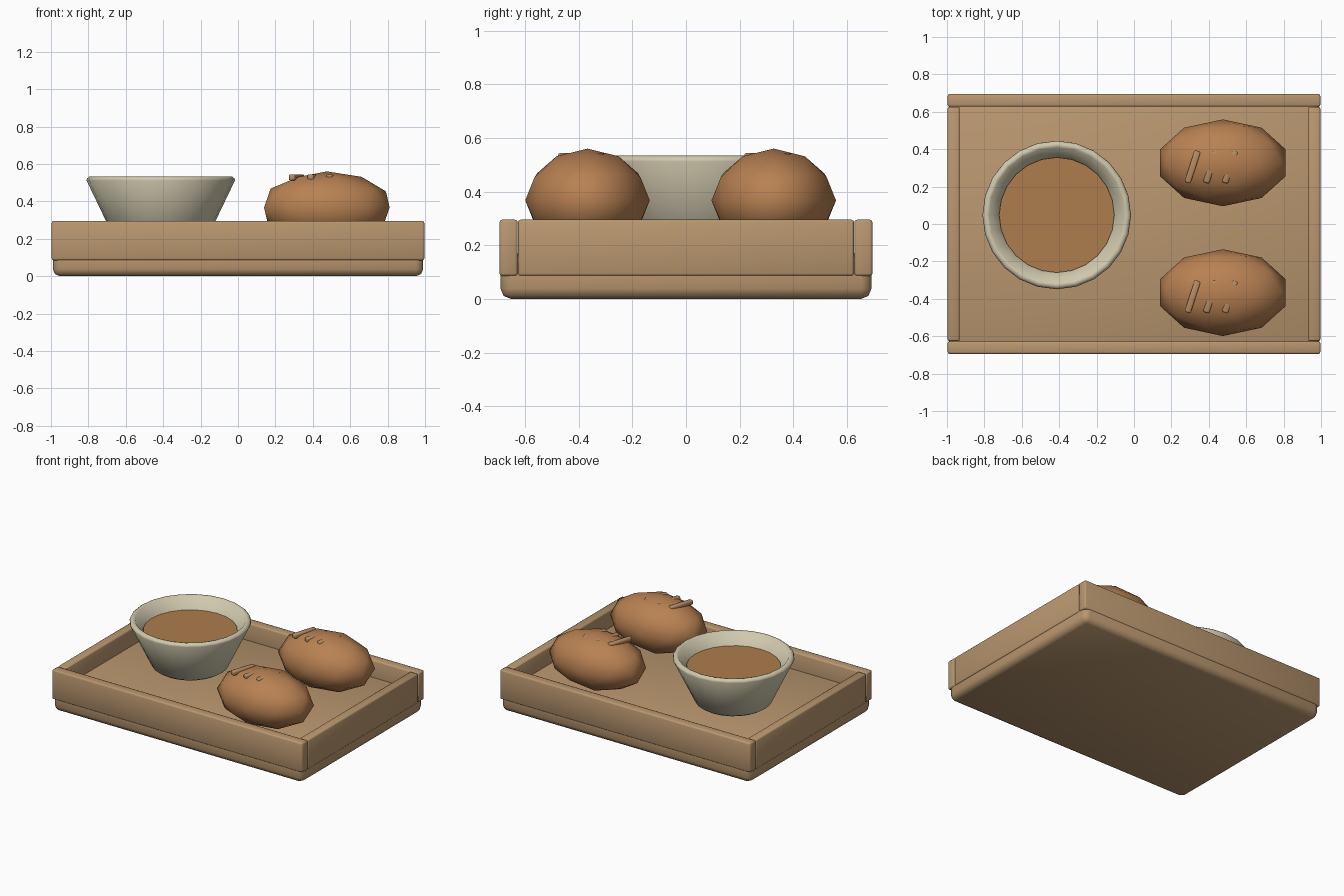
import bpy, bmesh, math

cube = bpy.data.objects.get("Cube")
if cube:
    bpy.data.objects.remove(cube, do_unlink=True)


def material(name, rgb):
    m = bpy.data.materials.new(name)
    m.use_nodes = True
    m.diffuse_color = (*rgb, 1)
    m.node_tree.nodes["Principled BSDF"].inputs["Base Color"].default_value = (*rgb, 1)
    return m


wood = material("tan wood", (0.49, 0.31, 0.16))
crust = material("bread crust", (0.48, 0.22, 0.085))
score = material("scored crust", (0.47, 0.26, 0.12))
cream = material("cream ceramic", (0.63, 0.58, 0.42))
broth = material("brown soup", (0.42, 0.20, 0.075))


def finish(bm, name, mat, loc, rot=0.0):
    mesh = bpy.data.meshes.new(name)
    bmesh.ops.recalc_face_normals(bm, faces=bm.faces)
    bm.to_mesh(mesh)
    bm.free()
    ob = bpy.data.objects.new(name, mesh)
    bpy.context.collection.objects.link(ob)
    ob.location = loc
    ob.rotation_euler.z = rot
    mesh.materials.append(mat)
    return ob


def smooth(ob, angle):
    bpy.ops.object.select_all(action='DESELECT')
    ob.select_set(True)
    bpy.context.view_layer.objects.active = ob
    bpy.ops.object.shade_smooth_by_angle(angle=math.radians(angle))


def box(name, mat, size, loc, bevel, rot=0.0):
    bm = bmesh.new()
    bmesh.ops.create_cube(bm, size=1)
    bmesh.ops.scale(bm, vec=size, verts=bm.verts)
    bmesh.ops.bevel(bm, geom=bm.edges[:], offset=bevel, segments=2,
                    profile=0.5, affect='EDGES')
    ob = finish(bm, name, mat, loc, rot)
    smooth(ob, 50)
    return ob


def lathe(name, mat, profile, loc, steps=24):
    bm = bmesh.new()
    verts = [bm.verts.new((r, 0, z)) for r, z in profile]
    edges = [bm.edges.new(pair) for pair in zip(verts, verts[1:])]
    bmesh.ops.spin(bm, geom=verts + edges, cent=(0, 0, 0), axis=(0, 0, 1),
                   angle=math.tau, steps=steps)
    bmesh.ops.remove_doubles(bm, verts=bm.verts, dist=0.0005)
    return finish(bm, name, mat, loc)


# Tray: rounded slab with four thin walls seated halfway down its sides
floor = 0.17
box("tray_base", wood, (1.98, 1.382, floor), (0, 0, floor / 2), 0.038)
for side, label in ((-1, "front"), (1, "back")):
    box(label + "_wall", wood, (1.992, 0.068, 0.21), (0, side * 0.661, 0.19), 0.01)
for side, label in ((-1, "right"), (1, "left")):
    box(label + "_wall", wood, (0.064, 1.253, 0.21), (side * 0.964, 0, 0.19), 0.01)

# Bowl with rounded foot and lip, and the soup surface inside it
bowl_at = (-0.413, 0.048, 0)
bowl = lathe("bowl", cream, [(0, 0.195), (0.228, 0.195), (0.253, 0.212), (0.397, 0.512),
                             (0.394, 0.523), (0.38, 0.534), (0.362, 0.53),
                             (0.306, 0.44), (0.2, 0.235), (0, 0.225)], bowl_at)
smooth(bowl, 180)
lathe("soup", broth, [(0, 0.454), (0.308, 0.454), (0.308, 0.44), (0, 0.44)], bowl_at)

# Two loaves, each with three slanted score marks
for y, label in ((-0.367, "front"), (0.327, "back")):
    bm = bmesh.new()
    bmesh.ops.create_icosphere(bm, subdivisions=2, radius=1)
    bmesh.ops.scale(bm, vec=(0.353, 0.232, 0.193), verts=bm.verts)
    smooth(finish(bm, label + "_loaf", crust, (0.475, y, 0.367)), 180)
    for i in range(3):
        box(f"{label}_loaf_score_{i + 1}", score, (0.034, 0.178, 0.032),
            (0.313 + 0.1 * i, y - 0.022, 0.528), 0.008, math.radians(-18))
